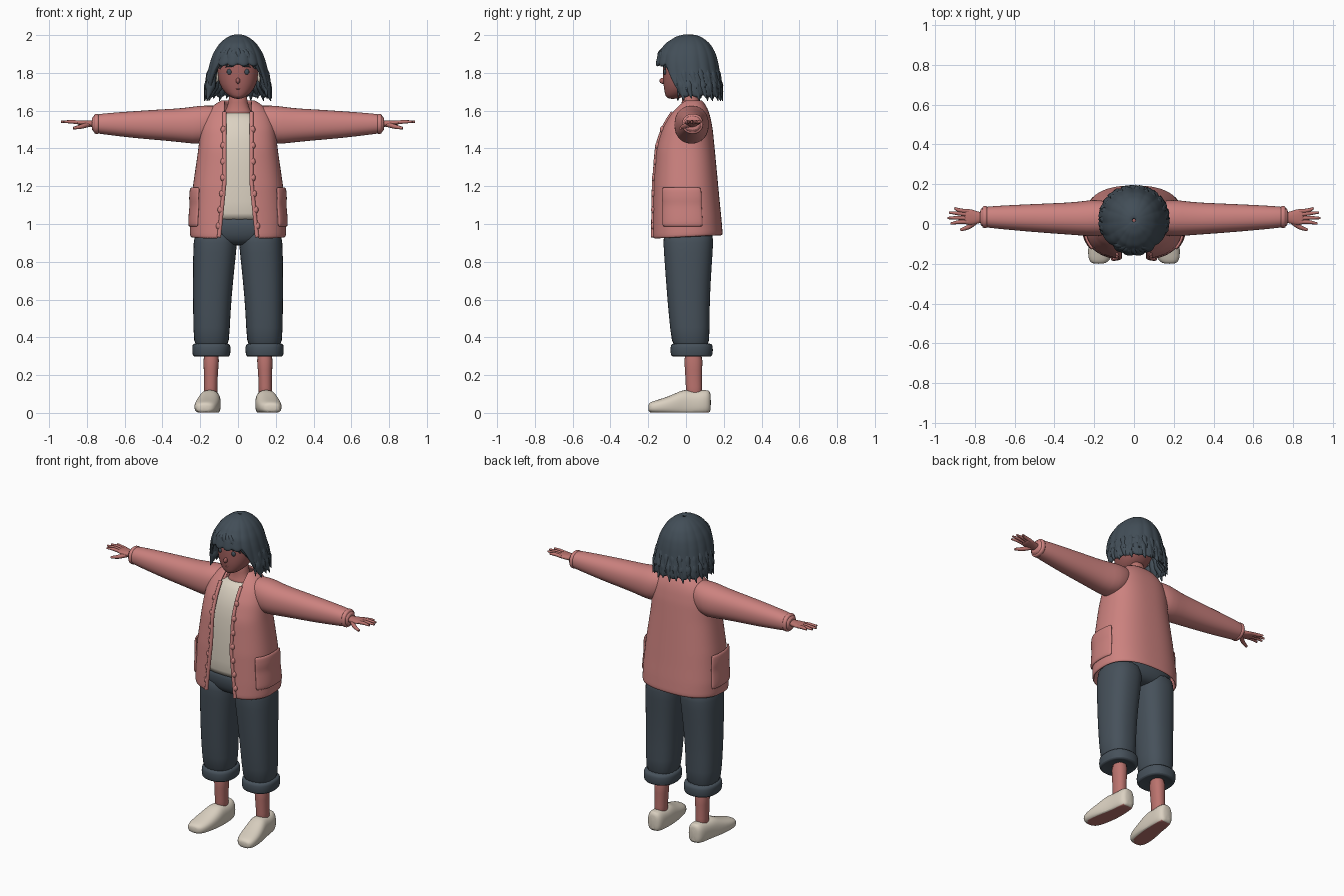
import bpy, bmesh, math
from mathutils import Vector

if "Cube" in bpy.data.objects:
    bpy.data.objects.remove(bpy.data.objects["Cube"])
parts = []


def material(name, *rgb):
    col = [(c / 255) ** 2.2 for c in rgb] + [1]
    m = bpy.data.materials.new(name)
    m.use_nodes = True
    m.diffuse_color = col
    m.node_tree.nodes["Principled BSDF"].inputs["Base Color"].default_value = col
    return m


PINK = material("dusty pink knit", 203, 129, 126)
SKIN = material("skin", 186, 115, 110)
FACE = material("face skin", 162, 98, 95)
HAIR = material("slate hair", 68, 79, 88)
DENIM = material("slate denim", 72, 82, 91)
CREAM = material("cream cloth", 218, 208, 192)


def finish(name, bm, mat, smooth=1, thick=0):
    bmesh.ops.recalc_face_normals(bm, faces=bm.faces)
    me = bpy.data.meshes.new(name)
    bm.to_mesh(me)
    bm.free()
    ob = bpy.data.objects.new(name, me)
    bpy.context.collection.objects.link(ob)
    me.materials.append(mat)
    if thick:
        mod = ob.modifiers.new("thickness", 'SOLIDIFY')
        mod.thickness, mod.offset = thick, 0
    if smooth:
        mod = ob.modifiers.new("smooth", 'SUBSURF')
        mod.levels = mod.render_levels = smooth
    parts.append(ob)
    return ob


def oval(a, p):
    """Point on a unit superellipse; angle 0 is the front."""
    s, c = math.sin(a), math.cos(a)
    return (math.copysign(abs(s) ** (2 / p), s), -math.copysign(abs(c) ** (2 / p), c))


def grid(name, rows, mat, closed=False, caps=False, thick=0, smooth=1):
    """Skin rows of points into a surface."""
    bm = bmesh.new()
    vs = [[bm.verts.new(p) for p in row] for row in rows]
    n = len(rows[0])
    for r, q in zip(vs, vs[1:]):
        for i in range(n if closed else n - 1):
            j = (i + 1) % n
            bm.faces.new((r[i], r[j], q[j], q[i]))
    if caps:
        bm.faces.new(vs[0])
        bm.faces.new(vs[-1])
    return finish(name, bm, mat, smooth, thick)


def loft(name, secs, mat, axis='z', side=1, p=2.2, n=24, floor=None):
    """Sections: position along axis, two centres, two radii."""
    rows = []
    for t, c1, c2, r1, r2 in secs:
        row = []
        for i in range(n):
            u, v = oval(math.tau * i / n, p)
            a, b = c1 + r1 * u, c2 + r2 * v
            x, y, z = {'z': (a, b, t), 'x': (t, a, b), 'y': (a, t, b)}[axis]
            row.append((x * side, y, z if floor is None else max(z, floor)))
        rows.append(row)
    return grid(name, rows, mat, True, True)


def ball(name, loc, size, mat):
    bm = bmesh.new()
    bmesh.ops.create_uvsphere(bm, u_segments=16, v_segments=10, radius=1)
    for v in bm.verts:
        v.co = Vector([l + s * c for l, s, c in zip(loc, size, v.co)])
    return finish(name, bm, mat, 0)


def strands(name, paths, depth, mat, taper):
    """Tapered tubes, one for each path."""
    cu = bpy.data.curves.new(name, 'CURVE')
    cu.dimensions, cu.bevel_depth, cu.bevel_resolution = '3D', depth, 3
    cu.resolution_u, cu.use_fill_caps = 6, True
    for path in paths:
        sp = cu.splines.new('BEZIER')
        sp.bezier_points.add(len(path) - 1)
        for bp, co, r in zip(sp.bezier_points, path, taper):
            bp.co, bp.radius = co, r
            bp.handle_left_type = bp.handle_right_type = 'AUTO'
    tmp = bpy.data.objects.new(name + " path", cu)
    bpy.context.collection.objects.link(tmp)
    bpy.context.view_layer.update()
    me = bpy.data.meshes.new_from_object(tmp.evaluated_get(bpy.context.evaluated_depsgraph_get()))
    bpy.data.objects.remove(tmp)
    bm = bmesh.new()
    bm.from_mesh(me)
    finish(name, bm, mat, 0)


def sample(table, z):
    """Interpolate a table sorted by rising height."""
    z = min(max(z, table[0][0]), table[-1][0])
    for lo, hi in zip(table, table[1:]):
        if z <= hi[0]:
            t = (z - lo[0]) / (hi[0] - lo[0])
            return [a + (b - a) * t for a, b in zip(lo[1:], hi[1:])]


# Cardigan body: height, centre y, half width, half depth
BODY = [(.925, .005, .248, .183), (1.02, .003, .248, .178), (1.2, -.003, .232, .167),
        (1.4, -.005, .203, .15), (1.5, .005, .193, .13), (1.58, .02, .172, .1),
        (1.625, .03, .125, .07), (1.655, .032, .078, .045)]


def body(a, z, grow=0):
    cy, rx, ry = sample(BODY, z)
    u, v = oval(a, 2.5)
    return Vector(((rx + grow) * u, cy + (ry + grow) * v, z))


def opening(z):
    gap = .1 - .03 * min(1, (z - .92) / .3)
    return math.asin(min(.97, gap / sample(BODY, z)[1]) ** 1.25)


rows = []
for k in range(25):
    z = .925 + .73 * k / 24
    a0 = opening(z)
    row = [body(a0 + (math.tau - 2 * a0) * i / 48, z) for i in range(49)]
    for p in row:
        p.z += .05 * (p.y + .1) * max(0, 1 - k / 6)
    rows.append(row)
grid("cardigan_body", rows, PINK, thick=.014)

for s, side in ((1, "left"), (-1, "right")):
    # Cardigan trim, pocket and sleeve
    edge = [body(s * opening(z), z, .004) for z in [.93 + .06 * i for i in range(12)]]
    strands(side + "_front_band", [edge], .011, PINK, [1] * 12)
    for i in range(7):
        z = .99 + .085 * i
        ball(f"{side}_button_{i + 1}", body(s * (opening(z) + .03), z, .006), (.014, .012, .019), PINK)
    patch = [[body(s * math.radians(52 + 6 * i), .985 + .03 * k, .009 + .006 * (k > 4)) for i in range(11)]
             for k in range(8)]
    grid(side + "_pocket", patch, PINK, thick=.014)
    loft(side + "_sleeve", [(.06, .03, 1.575, .05, .05), (.13, .03, 1.535, .085, .092),
         (.2, .03, 1.524, .095, .105), (.28, .027, 1.522, .084, .092), (.4, .028, 1.525, .077, .083),
         (.55, .031, 1.526, .068, .072), (.7, .034, 1.53, .057, .057), (.755, .035, 1.53, .051, .05),
         (.758, .035, 1.53, .046, .042), (.776, .035, 1.53, .044, .038)], PINK, 'x', s)
    loft(side + "_cuff", [(.735, .035, 1.53, .052, .05), (.742, .035, 1.53, .057, .055),
         (.758, .035, 1.53, .056, .053), (.764, .035, 1.53, .05, .047)], PINK, 'x', s)
    # Hand
    loft(side + "_palm", [(.74, .033, 1.53, .026, .02), (.785, .032, 1.532, .028, .017),
         (.81, .034, 1.534, .04, .015), (.845, .036, 1.537, .04, .012), (.855, .036, 1.537, .034, .008)],
         SKIN, 'x', s)
    tips = ((.903, .08), (.93, .058), (.938, .03), (.922, .002))
    paths = [[(s * .83, .064 - .018 * i, 1.536), (s * .88, .035 + .78 * (y - .035), 1.541), (s * x, y, 1.541)]
             for i, (x, y) in enumerate(tips)]
    strands(side + "_fingers", paths, .0105, SKIN, (1, .95, .55))
    strands(side + "_thumb", [[(s * .79, .018, 1.528), (s * .83, -.014, 1.516), (s * .872, -.03, 1.507)]],
            .012, SKIN, (1.2, 1, .6))
    # Trouser leg and rolled hem
    loft(side + "_trouser_leg", [(.31, .141, .028, .092, .098), (.45, .14, .02, .097, .105),
         (.6, .137, .013, .102, .113), (.8, .127, .012, .112, .126), (.9, .12, .012, .117, .134),
         (1.0, .115, .012, .11, .132)], DENIM, 'z', s, 2.4)
    loft(side + "_trouser_hem", [(.31, .141, .03, .06, .065), (.296, .141, .03, .09, .1),
         (.302, .141, .03, .1, .111), (.335, .141, .03, .103, .114), (.362, .141, .03, .101, .111),
         (.37, .141, .03, .09, .1)], DENIM, 'z', s, 2.4)
    # Ankle and slip-on shoe
    loft(side + "_ankle", [(.06, .145, .045, .038, .045), (.14, .145, .042, .035, .043),
         (.22, .143, .04, .037, .045), (.34, .141, .038, .048, .054)], SKIN, 'z', s)
    shoe = loft(side + "_shoe", [(-.2, .178, .028, .022, .014), (-.193, .176, .028, .045, .027),
                (-.165, .172, .03, .06, .035), (-.11, .165, .035, .066, .046), (-.05, .156, .042, .064, .064),
                (-.01, .15, .048, .059, .078), (.04, .146, .046, .055, .07), (.09, .144, .052, .053, .07),
                (.12, .143, .055, .044, .066), (.132, .143, .055, .025, .05)], CREAM, 'y', s, 2.5, floor=.001)
    shoe.data.materials.append(SKIN)
    for f in shoe.data.polygons:
        if f.normal.z < -.95 and f.center.z < .01:
            f.material_index = 1
    # Eye, brow and ear stud
    ball(side + "_eye", (s * .046, -.111, 1.805), (.014, .009, .015), HAIR)
    strands(side + "_brow", [[(s * .025, -.121, 1.832), (s * .046, -.117, 1.836), (s * .068, -.106, 1.83)]],
            .004, HAIR, (.5, 1, .5))
    ball(side + "_ear", (s * .112, -.015, 1.78), (.012, .02, .03), CREAM)

# Shirt and trouser seat
loft("shirt", [(1.02, 0, 0, .21, .135), (1.03, 0, 0, .22, .145), (1.2, 0, -.003, .205, .142),
     (1.4, 0, -.003, .18, .13), (1.5, 0, .005, .16, .112), (1.56, 0, .02, .13, .09),
     (1.595, 0, .025, .09, .068)], CREAM, p=2.5)
loft("trouser_seat", [(.885, 0, .012, .08, .07), (.9, 0, .012, .17, .11), (.94, 0, .012, .232, .132),
     (1.0, 0, .01, .23, .138), (1.06, 0, .005, .2, .12)], DENIM, p=2.6)

# Neck, head and nose
loft("neck", [(1.56, 0, .02, .09, .07), (1.6, 0, .025, .068, .052), (1.635, 0, .025, .05, .046),
     (1.72, 0, .02, .045, .047)], SKIN)
loft("head", [(1.662, 0, -.07, .015, .018), (1.672, 0, -.06, .04, .048), (1.695, 0, -.035, .072, .078),
     (1.74, 0, -.014, .101, .108), (1.8, 0, 0, .112, .122), (1.86, 0, .005, .11, .128),
     (1.92, 0, .01, .09, .108), (1.96, 0, .012, .05, .06)], FACE)
ball("nose", (0, -.122, 1.758), (.011, .019, .016), FACE)
ball("mouth", (0, -.112, 1.715), (.014, .006, .003), SKIN)

# Hair cap: height, centre y, half width, half depth
HEAD = [(1.65, .027, .166, .156), (1.72, .022, .168, .163), (1.78, .014, .157, .16), (1.85, .006, .141, .157),
        (1.9, .005, .124, .145), (1.95, .009, .092, .112), (1.985, .014, .05, .062), (2.0, .018, .002, .002)]


def hair(a, z, grow=0):
    cy, rx, ry = sample(HEAD, z)
    u, v = oval(a, 2.1)
    return Vector(((rx + grow) * u, cy + (ry + grow) * v, z))


def hairline(a):
    d = abs(math.degrees(math.remainder(a, math.tau)))
    t = min(1, max(0, (d - 44) / 30))
    return 1.848 - .165 * t * t * (3 - 2 * t)


rows = []
for k in range(17):
    v = k / 16
    row = []
    for i in range(96):
        a = math.tau * i / 96
        z = 1.999 - (1.999 - hairline(a)) * (v * v * .4 + v * .6)
        groove = abs(math.sin(8 * a))
        row.append(hair(a, z - .015 * v ** 4 * groove, .007 * (groove - .6) * v))
    rows.append(row)
grid("hair_cap", rows, HAIR, closed=True, thick=.018)

# Pointed locks around the sides and nape, in two layers
low, high, deg = [], [], math.radians
for i in range(17):
    a = deg(72 + 13.5 * i)
    low.append([hair(a, 1.82, -.016), hair(a + .03, 1.73, -.012), hair(a + .1, 1.652 + .012 * (i % 2), .012)])
for i in range(14):
    a = deg(80 + 15.4 * i)
    high.append([hair(a, 1.88, -.014), hair(a + .03, 1.79, -.008), hair(a + .09, 1.70 + .012 * (i % 3), .012)])
strands("lower_hair_locks", low, .027, HAIR, (.6, 1, .08))
strands("upper_hair_locks", high, .023, HAIR, (.5, 1, .08))

# Swept fringe and cheek locks
fringe = [[hair(deg(-8), 1.955, -.012), hair(deg(e * .6 - 4), 1.9, -.01), hair(deg(e), z, -.006)]
          for e, z in ((-58, 1.79), (-42, 1.82), (-26, 1.835), (-10, 1.85), (8, 1.845), (24, 1.835),
                       (40, 1.82), (56, 1.785))]
strands("fringe_locks", fringe, .021, HAIR, (.5, 1, .15))
cheeks = [[hair(deg(s * 60), 1.86, -.014), hair(deg(s * 70), 1.76, -.012), hair(deg(s * 66), 1.665, 0)]
          for s in (1, -1)]
strands("cheek_locks", cheeks, .022, HAIR, (.6, 1, .08))

# Smooth shading with crisp edges
bpy.ops.object.select_all(action='DESELECT')
for ob in parts:
    ob.select_set(True)
bpy.context.view_layer.objects.active = parts[0]
bpy.ops.object.shade_smooth_by_angle(angle=math.radians(50))
